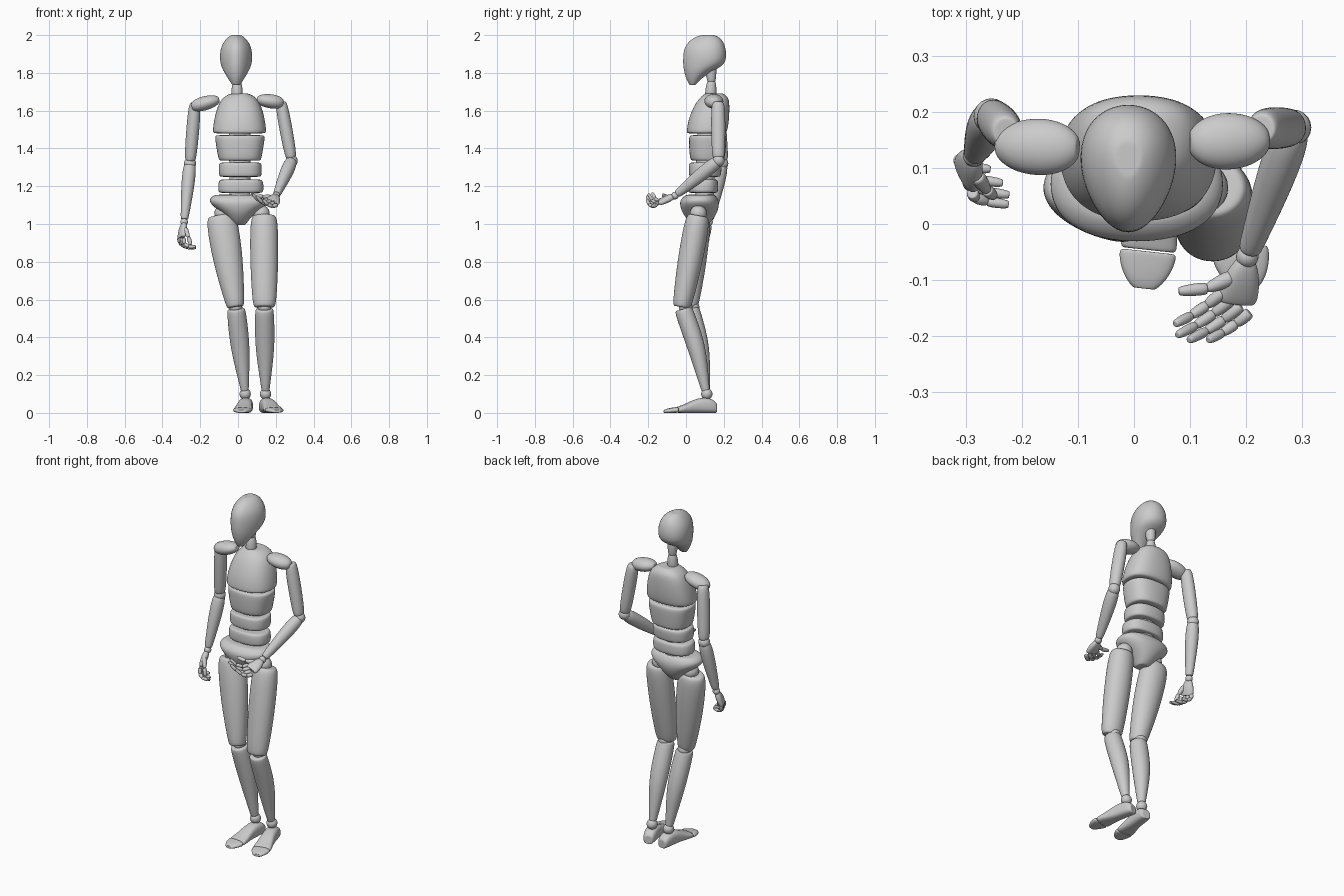
import bpy
import math
from mathutils import Vector

if "Cube" in bpy.data.objects:
    bpy.data.objects.remove(bpy.data.objects["Cube"], do_unlink=True)

grey = bpy.data.materials.new("plain grey")
grey.use_nodes = True
grey.diffuse_color = (0.6, 0.6, 0.6, 1)
grey.node_tree.nodes["Principled BSDF"].inputs["Base Color"].default_value = grey.diffuse_color


def sweep(name, rings, axis=(0, 0, 1), side=(1, 0, 0), power=2, taper=0, sides=16, level=2):
    """Skin rounded cross-sections, each (centre, half width, half depth), square to one axis."""
    w = Vector(axis).normalized()
    u = Vector(side)
    u = (u - w * u.dot(w)).normalized()
    v = w.cross(u)
    # a smaller ring at either end gives each block a softened rim
    first, last = rings[0], rings[-1]
    rings = [(first[0], first[1] * 0.8, first[2] * 0.8)] + list(rings)
    rings.append((last[0], last[1] * 0.8, last[2] * 0.8))
    grow = 3 / (2 + math.cos(math.tau / sides))
    verts, faces = [], []
    for centre, width, depth in rings:
        for i in range(sides):
            angle = math.tau * i / sides
            c, s = math.cos(angle), math.sin(angle)
            c = math.copysign(abs(c) ** (2 / power), c) * (1 + taper * s)
            s = math.copysign(abs(s) ** (2 / power), s)
            verts.append(Vector(centre) + (u * c * width + v * s * depth) * grow)
    for r in range(len(rings) - 1):
        for i in range(sides):
            j = (i + 1) % sides
            a, b = r * sides, (r + 1) * sides
            faces.append((a + i, a + j, b + j, b + i))
    faces.append(tuple(reversed(range(sides))))
    faces.append(tuple(range(len(verts) - sides, len(verts))))
    mesh = bpy.data.meshes.new(name)
    mesh.from_pydata(verts, [], faces)
    mesh.polygons.foreach_set("use_smooth", [True] * len(faces))
    mesh.materials.append(grey)
    obj = bpy.data.objects.new(name, mesh)
    bpy.context.collection.objects.link(obj)
    smooth = obj.modifiers.new("smooth", "SUBSURF")
    smooth.levels = smooth.render_levels = level
    return obj


def block(name, x, rows, **options):
    """Upright body block; rows are (height, half width, front y, back y)."""
    rings = [((x, (front + back) / 2, z), width, (back - front) / 2)
             for z, width, front, back in rows]
    return sweep(name, rings, **options)


def limb(name, start, end, profile, **options):
    """Straight segment; profile rows are (fraction, half width, half depth, backward shift)."""
    start, end = Vector(start), Vector(end)
    rings = [(start.lerp(end, t) + Vector((0, shift, 0)), width, depth)
             for t, width, depth, shift in profile]
    return sweep(name, rings, axis=end - start, **options)


def ball(name, centre, radius):
    bpy.ops.mesh.primitive_uv_sphere_add(segments=20, ring_count=12, radius=radius, location=centre)
    obj = bpy.context.object
    obj.name = name
    obj.data.materials.append(grey)
    bpy.ops.object.shade_smooth()


def rod(name, start, end, thick, thin):
    """Small rounded segment for neck, fingers and thumbs."""
    limb(name, start, end, [(0, thick * 0.8, thick * 0.8, 0), (0.2, thick, thick, 0),
                            (0.8, thin, thin, 0), (1, thin * 0.7, thin * 0.7, 0)],
         sides=10, level=1, side=(1, 0.3, 0.2))


# Head, neck and torso
block("head", -0.01, [
    (2.0, 0.025, 0.08, 0.15), (1.985, 0.05, 0.035, 0.185), (1.94, 0.08, -0.01, 0.21),
    (1.88, 0.086, -0.015, 0.215), (1.84, 0.079, -0.015, 0.2), (1.81, 0.066, -0.01, 0.14),
    (1.77, 0.042, 0, 0.08), (1.735, 0.02, 0.02, 0.05)], axis=(0, 0, 1), taper=0.2)
rod("lower_neck", (-0.005, 0.13, 1.67), (-0.005, 0.135, 1.76), 0.032, 0.026)
rod("upper_neck", (-0.005, 0.135, 1.75), (-0.005, 0.13, 1.85), 0.025, 0.032)
block("chest", 0.008, [
    (1.48, 0.138, 0.005, 0.21), (1.5, 0.14, 0.005, 0.22), (1.56, 0.132, 0.015, 0.228),
    (1.63, 0.113, 0.045, 0.23), (1.67, 0.088, 0.075, 0.225), (1.69, 0.05, 0.1, 0.2)],
    power=2.4, taper=0.08)
block("ribs", 0.01, [(1.335, 0.108, 0.03, 0.2), (1.35, 0.114, 0.02, 0.205),
                     (1.45, 0.131, 0.015, 0.215), (1.47, 0.13, 0.02, 0.21)], power=2.5)
block("upper_waist", 0.012, [(1.25, 0.108, 0.02, 0.18), (1.265, 0.113, 0.015, 0.185),
                             (1.31, 0.113, 0.015, 0.19), (1.325, 0.108, 0.02, 0.185)], power=2.5)
block("lower_waist", 0.015, [(1.165, 0.114, 0.015, 0.165), (1.18, 0.12, 0.01, 0.17),
                             (1.22, 0.118, 0.01, 0.17), (1.235, 0.11, 0.015, 0.165)], power=2.5)
block("spine", 0.01, [(1.1, 0.055, 0.05, 0.15), (1.3, 0.055, 0.05, 0.15),
                      (1.5, 0.06, 0.06, 0.17)])
block("pelvis", 0.005, [
    (0.995, 0.035, 0.04, 0.11), (1.02, 0.05, 0.01, 0.14), (1.06, 0.09, -0.02, 0.165),
    (1.1, 0.145, -0.032, 0.175), (1.13, 0.16, -0.03, 0.17), (1.155, 0.13, 0, 0.155)],
    power=2.3)

# Legs: each side has its own pose
LEGS = {
    "right": dict(hip=(-0.09, 0.07, 1.045), knee=(-0.013, 0.015, 0.56),
                  shin=(-0.01, 0.025, 0.55), ankle=(0.038, 0.11, 0.1),
                  heel=(0.048, 0.16), toe=(0.018, -0.115), wide=0.084, narrow=0.052),
    "left": dict(hip=(0.138, 0.065, 1.045), knee=(0.14, -0.022, 0.56),
                 shin=(0.14, -0.013, 0.55), ankle=(0.146, 0.11, 0.1),
                 heel=(0.138, 0.16), toe=(0.205, -0.115), wide=0.074, narrow=0.064),
}
for name, leg in LEGS.items():
    wide, narrow = leg["wide"], leg["narrow"]
    hip, knee, ankle = (Vector(leg[k]) for k in ("hip", "knee", "ankle"))
    ball(name + "_hip_joint", hip + Vector((0.01 if hip.x < 0 else -0.015, 0, 0.01)), 0.045)
    limb(name + "_thigh", hip, knee, [
        (0, wide * 0.8, 0.052, 0), (0.07, wide, 0.067, 0), (0.5, (wide + 0.076) / 2, 0.067, 0),
        (0.93, narrow, 0.053, 0), (1, narrow * 0.85, 0.045, 0)])
    ball(name + "_knee_joint", knee + Vector((0, 0.02, 0)), 0.036)
    limb(name + "_shin", leg["shin"], ankle, [
        (0, 0.046, 0.045, 0), (0.05, 0.05, 0.049, 0), (0.4, 0.053, 0.05, 0.014),
        (0.7, 0.037, 0.036, 0.008), (0.92, 0.023, 0.024, 0), (0.97, 0.02, 0.02, 0)])
    ball(name + "_ankle_joint", ankle, 0.03)
    # Foot rings run from heel to toe and rest on the ground
    heel, toe = Vector((*leg["heel"], 0)), Vector((*leg["toe"], 0))

    def sole(rows):
        return [(heel.lerp(toe, t) + Vector((0, 0, h / 2)), w, h / 2) for t, w, h in rows]
    sweep(name + "_foot", sole([
        (0, 0.026, 0.05), (0.06, 0.034, 0.07), (0.2, 0.037, 0.082), (0.4, 0.038, 0.075),
        (0.6, 0.046, 0.045), (0.75, 0.052, 0.032)]), axis=toe - heel, power=2.7)
    sweep(name + "_toes", sole([
        (0.76, 0.052, 0.031), (0.86, 0.047, 0.027), (0.95, 0.034, 0.022), (1, 0.02, 0.016)]),
        axis=toe - heel, power=2.7)

# Arms
ARMS = {
    "right": dict(cap=[(-0.1, 0.135, 1.66), (-0.245, 0.14, 1.62)],
                  shoulder=(-0.228, 0.165, 1.64), elbow=(-0.254, 0.192, 1.32),
                  wrist=(-0.285, 0.122, 1.01), knuckles=(-0.3, 0.085, 0.925),
                  spread=(-0.02, 0.05, 0), reach=(0.035, -0.02, -0.06), curl=(0.035, 0, 0.02),
                  thumb=[(-0.28, 0.085, 0.975), (-0.262, 0.06, 0.93), (-0.25, 0.05, 0.89)]),
    "left": dict(cap=[(0.1, 0.145, 1.66), (0.24, 0.15, 1.64)],
                 shoulder=(0.228, 0.17, 1.645), elbow=(0.284, 0.172, 1.335),
                 wrist=(0.202, -0.058, 1.15), knuckles=(0.182, -0.14, 1.115),
                 spread=(0.04, -0.03, -0.025), reach=(-0.075, -0.055, 0.005), curl=(-0.01, 0, 0.035),
                 thumb=[(0.175, -0.095, 1.14), (0.13, -0.115, 1.145), (0.08, -0.12, 1.155)]),
}
for name, arm in ARMS.items():
    shoulder, elbow, wrist, knuckles, spread, reach, curl = (
        Vector(arm[k]) for k in ("shoulder", "elbow", "wrist", "knuckles", "spread", "reach", "curl"))
    limb(name + "_shoulder_cap", *arm["cap"], [
        (0, 0.02, 0.014, 0), (0.12, 0.04, 0.028, 0), (0.4, 0.053, 0.038, 0),
        (0.75, 0.047, 0.037, 0), (0.95, 0.028, 0.025, 0), (1, 0.015, 0.014, 0)], side=(0, 1, 0))
    limb(name + "_upper_arm", shoulder, elbow, [
        (0, 0.024, 0.026, 0), (0.06, 0.032, 0.036, 0), (0.4, 0.035, 0.038, 0),
        (0.85, 0.032, 0.035, 0), (0.95, 0.026, 0.03, 0)])
    ball(name + "_elbow_joint", elbow, 0.032)
    limb(name + "_forearm", elbow, wrist, [
        (0, 0.025, 0.025, 0), (0.07, 0.035, 0.035, 0), (0.35, 0.036, 0.038, 0),
        (0.85, 0.023, 0.025, 0), (0.95, 0.02, 0.02, 0)])
    ball(name + "_wrist_joint", wrist, 0.02)
    limb(name + "_palm", wrist, knuckles, [
        (0.1, 0.018, 0.014, 0), (0.4, 0.031, 0.019, 0), (0.85, 0.038, 0.016, 0),
        (1, 0.034, 0.012, 0)], side=spread, power=2.4)
    # Four jointed fingers fanned across the knuckles, each bending in toward the palm
    for i in range(4):
        size = (0.92, 1.05, 1, 0.8)[i]
        joint = knuckles + spread * (i / 3 - 0.5) * 1.2
        for k, part in enumerate(("base", "middle", "tip")):
            step = (reach * (0.45 - 0.08 * k) + curl * (k - 0.5) * 0.6) * size
            rod(f"{name}_finger_{i + 1}_{part}", joint, joint + step, 0.0115 - k / 1000, 0.0105 - k / 1000)
            joint = joint + step
    root, middle, tip = arm["thumb"]
    rod(name + "_thumb_base", root, middle, 0.015, 0.011)
    rod(name + "_thumb_tip", middle, tip, 0.012, 0.01)
